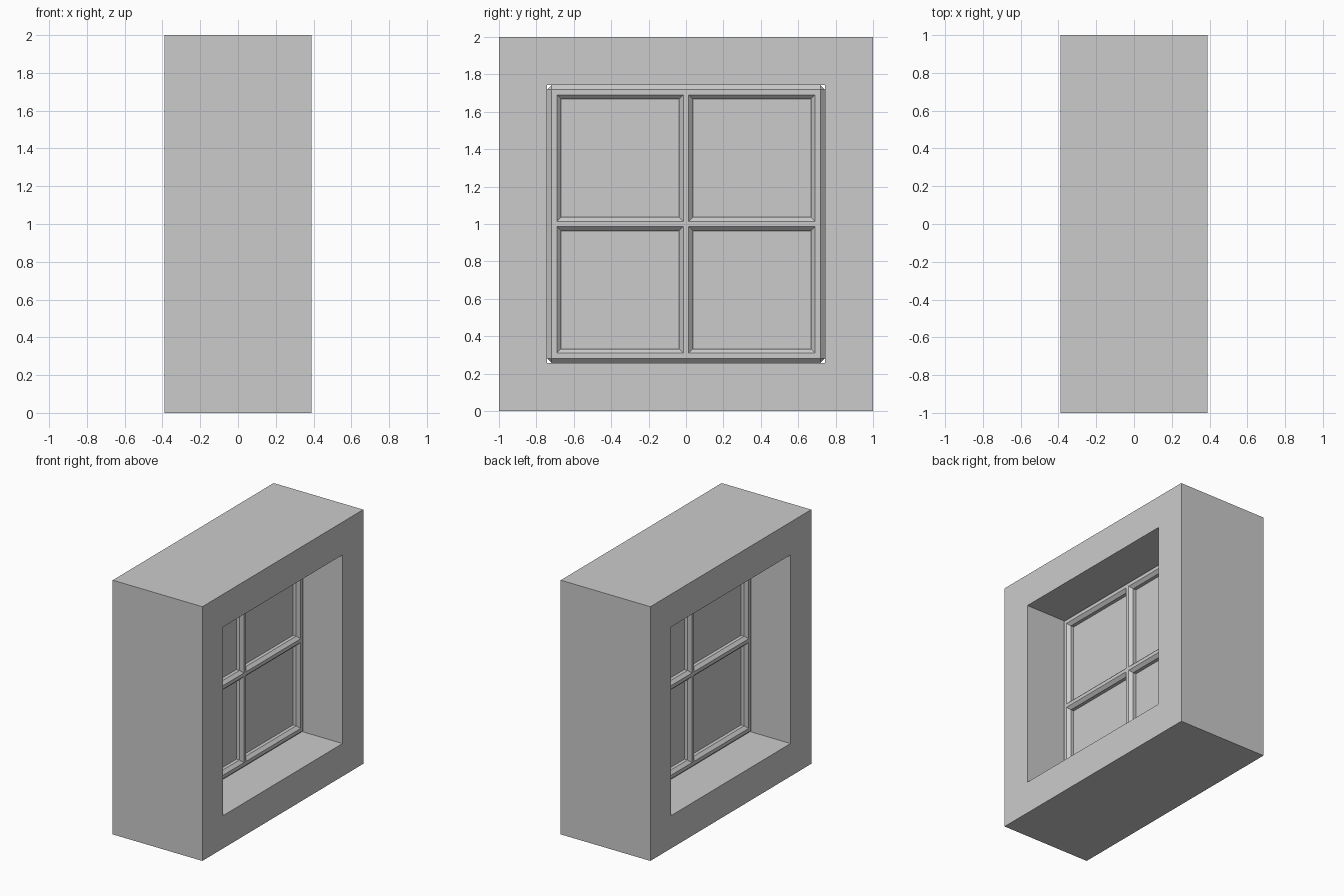
import bpy, bmesh
from mathutils import Vector

if "Cube" in bpy.data.objects:
    bpy.data.objects.remove(bpy.data.objects["Cube"])

WALL_X, WALL = 0.39, 1.0       # half depth and half size of the wall
OPEN = 0.742                   # half size of the opening
BAR_W, BAR_X = 0.037, 0.062    # half width and half depth of a bar
CENTRE = Vector((0, 0, 1))


def add_object(name, bm):
    bmesh.ops.recalc_face_normals(bm, faces=bm.faces)
    mesh = bpy.data.meshes.new(name)
    bm.to_mesh(mesh)
    bm.free()
    obj = bpy.data.objects.new(name, mesh)
    obj.location = CENTRE
    bpy.context.collection.objects.link(obj)
    return obj


def box(name, half, offset=(0, 0, 0), bevel=0):
    bm = bmesh.new()
    bmesh.ops.create_cube(bm, size=2)
    for v in bm.verts:
        v.co = Vector([c * h + o for c, h, o in zip(v.co, half, offset)])
    if bevel:
        bmesh.ops.bevel(bm, geom=bm.edges[:], offset=bevel, segments=1,
                        affect='EDGES', profile=0.5)
    return add_object(name, bm)


# Wall block: four square loops joined into a closed ring
bm = bmesh.new()
loops = []
for x, s in ((WALL_X, WALL), (-WALL_X, WALL), (-WALL_X, OPEN), (WALL_X, OPEN)):
    loops.append([bm.verts.new((x, a * s, b * s))
                  for a, b in ((-1, -1), (1, -1), (1, 1), (-1, 1))])
for i in range(4):
    a, b = loops[i], loops[(i + 1) % 4]
    for j in range(4):
        k = (j + 1) % 4
        bm.faces.new((a[j], a[k], b[k], b[j]))
add_object("wall", bm)

# Window bars: frame sides and central cross, with chamfered edges
edge = OPEN - BAR_W
for label, p in (("low", -edge), ("middle", 0), ("high", edge)):
    box("upright_bar_" + label, (BAR_X, BAR_W, OPEN), (0, p, 0), 0.023)
    box("cross_bar_" + label, (BAR_X, OPEN, BAR_W), (0, 0, p), 0.023)

# Window panes, one per cell
half = edge / 2
for i, y in enumerate((-half, half)):
    for j, z in enumerate((-half, half)):
        box(f"pane_{i}_{j}", (0.012, half, half), (0, y, z))
